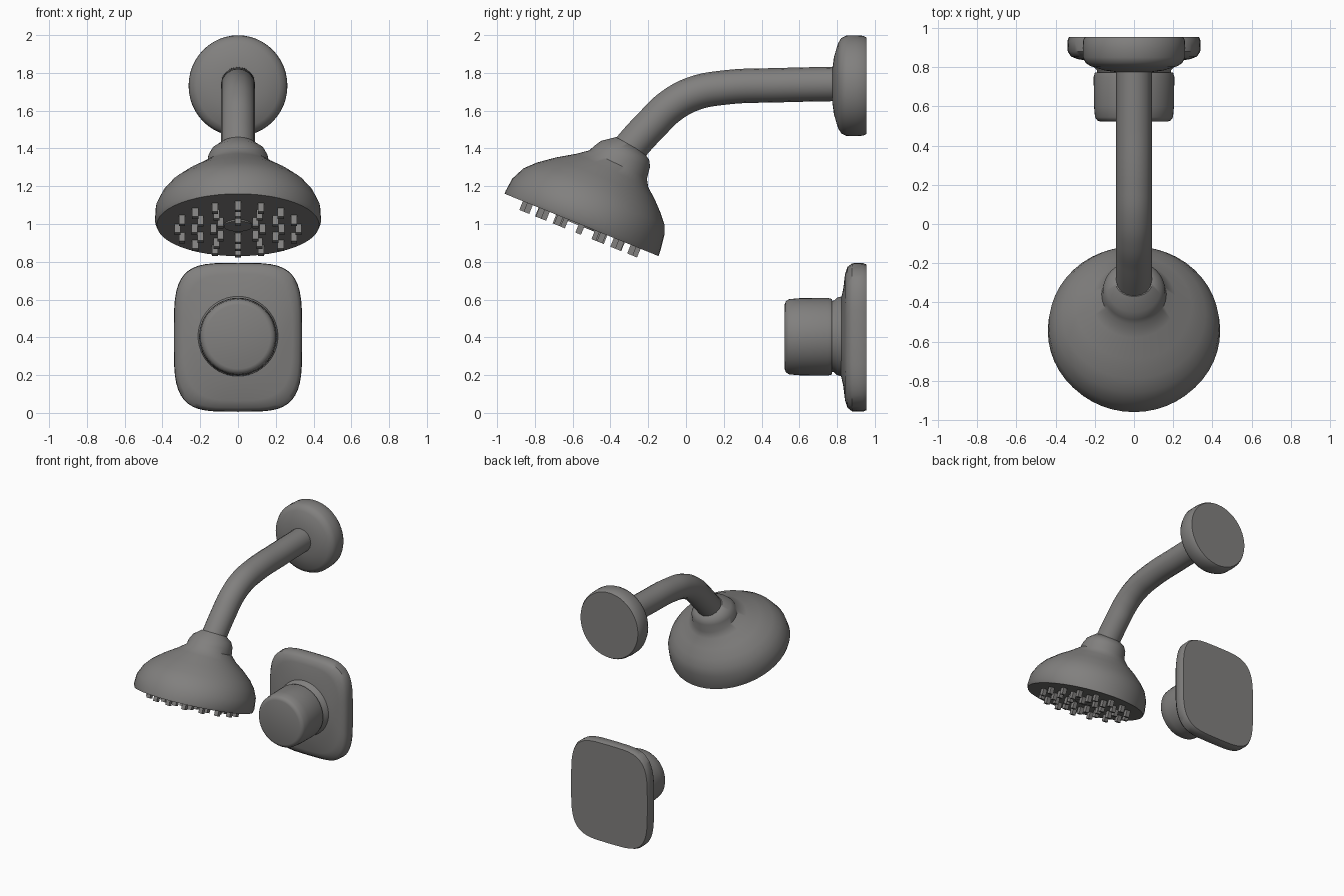
import bpy, bmesh, math
from mathutils import Vector, Matrix

old = bpy.data.objects.get("Cube")
if old:
    bpy.data.objects.remove(old)

grey = bpy.data.materials.new("warm grey")
grey.use_nodes = True
colour = (0.22, 0.215, 0.21, 1)
grey.diffuse_color = colour
grey.node_tree.nodes["Principled BSDF"].inputs["Base Color"].default_value = colour


def finish(name, bm, angle=40):
    """Turn a bmesh into a named, coloured, smooth-shaded object."""
    bmesh.ops.recalc_face_normals(bm, faces=bm.faces)
    mesh = bpy.data.meshes.new(name)
    bm.to_mesh(mesh)
    bm.free()
    mesh.materials.append(grey)
    obj = bpy.data.objects.new(name, mesh)
    bpy.context.collection.objects.link(obj)
    bpy.ops.object.select_all(action='DESELECT')
    obj.select_set(True)
    bpy.context.view_layer.objects.active = obj
    bpy.ops.object.shade_smooth_by_angle(angle=math.radians(angle))
    return obj


def ring(centre, u, v, power=2, sides=48):
    """Closed superellipse section; power 2 is a plain ellipse."""
    pts = []
    for i in range(sides):
        a = math.tau * i / sides
        c, s = math.cos(a), math.sin(a)
        x = math.copysign(abs(c) ** (2 / power), c)
        y = math.copysign(abs(s) ** (2 / power), s)
        pts.append(centre + u * x + v * y)
    return pts


def loft(name, rings, angle=40):
    """Skin a row of sections and cap both ends."""
    bm = bmesh.new()
    rows = [[bm.verts.new(p) for p in r] for r in rings]
    for a, b in zip(rows, rows[1:]):
        for i in range(len(a)):
            j = (i + 1) % len(a)
            bm.faces.new((a[i], a[j], b[j], b[i]))
    bm.faces.new(rows[0])
    bm.faces.new(rows[-1])
    return finish(name, bm, angle)


def wall_part(name, z, sections, angle=40):
    """Loft along y; each section is (y, half width, half height, power)."""
    loft(name, [ring(Vector((0, y, z)), Vector((w, 0, 0)), Vector((0, 0, h)), p)
                for y, w, h, p in sections], angle)


# Shower head: sections run from front edge to back edge, with a half width
head = [
    ((-0.96, 1.16), (-0.145, 0.83), 0.43),
    ((-0.955, 1.175), (-0.135, 0.86), 0.44),
    ((-0.92, 1.24), (-0.115, 0.94), 0.435),
    ((-0.86, 1.295), (-0.115, 1.00), 0.405),
    ((-0.79, 1.325), (-0.135, 1.06), 0.365),
    ((-0.69, 1.352), (-0.165, 1.13), 0.295),
    ((-0.58, 1.372), (-0.20, 1.195), 0.215),
    ((-0.51, 1.39), (-0.207, 1.24), 0.165),
    ((-0.488, 1.412), (-0.19, 1.305), 0.158),
    ((-0.45, 1.44), (-0.195, 1.34), 0.14),
    ((-0.37, 1.46), (-0.22, 1.375), 0.095),
]
rings = []
for f, b, width in head:
    front, back = Vector((0, *f)), Vector((0, *b))
    rings.append(ring((front + back) / 2, Vector((width, 0, 0)), (back - front) / 2))
loft("shower_head", rings)

# Spray nozzles in three circles under the tilted face
face = Matrix.Translation((0, -0.552, 0.995)) @ Matrix.Rotation(math.radians(-22), 4, 'X')
bm = bmesh.new()
for count, radius in ((16, 0.32), (12, 0.23), (8, 0.13)):
    for i in range(count):
        a = math.tau * i / count
        spot = Matrix.Translation((radius * math.sin(a), radius * math.cos(a), -0.02))
        bmesh.ops.create_cube(bm, size=1,
                              matrix=face @ spot @ Matrix.Diagonal((0.032, 0.032, 0.06, 1)))
finish("spray_nozzles", bm)

# Centre button on the spray face
bm = bmesh.new()
bmesh.ops.create_cone(bm, cap_ends=True, segments=24, radius1=0.075, radius2=0.075,
                      depth=0.016, matrix=face)
finish("spray_centre", bm)

# Bent pipe
curve = bpy.data.curves.new("shower_arm", 'CURVE')
curve.dimensions = '3D'
curve.bevel_depth = 0.091
curve.bevel_resolution = 6
curve.use_fill_caps = True
path = [(0.82, 1.742), (0.5, 1.735), (0.2, 1.722), (0.04, 1.69),
        (-0.08, 1.625), (-0.18, 1.53), (-0.29, 1.41), (-0.33, 1.36)]
spline = curve.splines.new('BEZIER')
spline.bezier_points.add(len(path) - 1)
for point, (y, z) in zip(spline.bezier_points, path):
    point.co = (0, y, z)
    point.handle_left_type = point.handle_right_type = 'AUTO'
curve.materials.append(grey)
arm = bpy.data.objects.new("shower_arm", curve)
bpy.context.collection.objects.link(arm)

# Round wall flange
wall_part("wall_flange", 1.732, [
    (y, r * 0.98, r, 2) for y, r in
    ((0.775, 0.09), (0.783, 0.15), (0.805, 0.225), (0.822, 0.252),
     (0.85, 0.266), (0.9, 0.267), (0.94, 0.264), (0.955, 0.255))])

# Rounded valve plate, rising gently to the hub
wall_part("valve_plate", 0.4, [
    (0.82, 0.2, 0.2, 2), (0.833, 0.24, 0.26, 2.3), (0.842, 0.29, 0.335, 3.2),
    (0.855, 0.322, 0.373, 3.8), (0.88, 0.338, 0.392, 4),
    (0.935, 0.34, 0.394, 4), (0.955, 0.332, 0.386, 4)])

# Hub and knob
wall_part("valve_hub", 0.405, [
    (y, r, r, 2) for y, r in ((0.75, 0.185), (0.785, 0.19), (0.8, 0.205), (0.835, 0.215))])
wall_part("valve_knob", 0.403, [
    (y, r, r, 2) for y, r in
    ((0.522, 0.17), (0.528, 0.187), (0.545, 0.199), (0.6, 0.204), (0.75, 0.206), (0.772, 0.2))])
